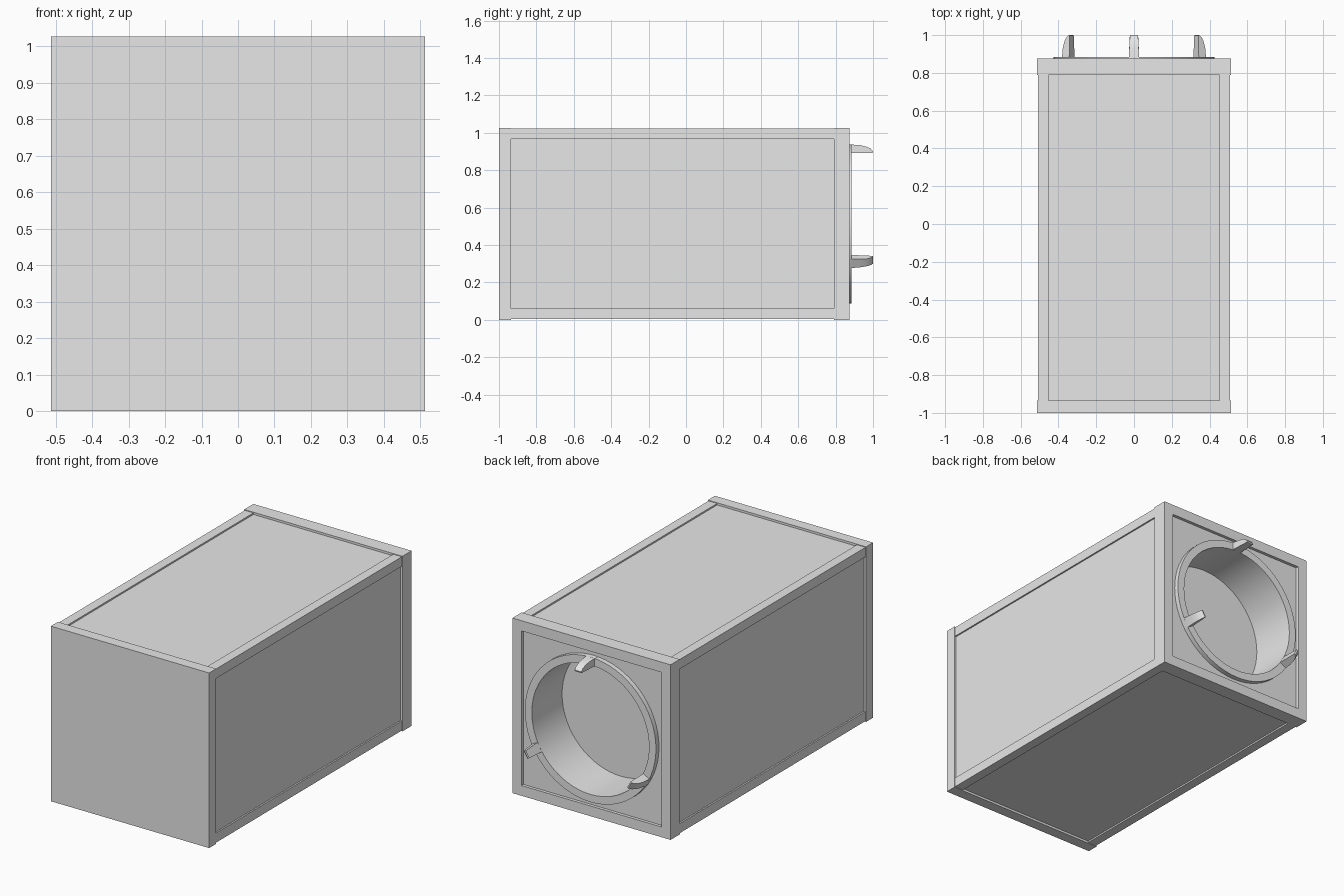
import bpy, bmesh, math
from mathutils import Matrix, Vector

cube = bpy.data.objects.get("Cube")
if cube:
    bpy.data.objects.remove(cube, do_unlink=True)

H = 0.513            # half width and centre height
BAR = 0.06           # frame bar width
FRONT, BACK = -1.0, 0.875
FRONT_IN, BACK_IN = -0.935, 0.79
R_IN, R_OUT = 0.38, 0.425

grey = bpy.data.materials.new("light grey")
grey.use_nodes = True
grey.diffuse_color = (0.8, 0.8, 0.8, 1)
grey.node_tree.nodes["Principled BSDF"].inputs["Base Color"].default_value = (0.8, 0.8, 0.8, 1)


def finish(name, bm):
    bmesh.ops.recalc_face_normals(bm, faces=bm.faces)
    me = bpy.data.meshes.new(name)
    bm.to_mesh(me)
    bm.free()
    me.materials.append(grey)
    ob = bpy.data.objects.new(name, me)
    bpy.context.collection.objects.link(ob)
    return ob


def box(name, lo, hi):
    """Box between two corners, with z measured from the centre axis."""
    bm = bmesh.new()
    lo, hi = Vector(lo), Vector(hi)
    mid = (lo + hi) / 2 + Vector((0, 0, H))
    bmesh.ops.create_cube(bm, size=1, matrix=Matrix.Translation(mid) @ Matrix.Diagonal((*(hi - lo), 1)))
    return finish(name, bm)


def lathe(name, profile, steps=64):
    """Spin (radius, y) points about the centre axis."""
    bm = bmesh.new()
    verts = [bm.verts.new((r, y, H)) for r, y in profile]
    edges = [bm.edges.new(p) for p in zip(verts, verts[1:])]
    bmesh.ops.spin(bm, geom=verts + edges, cent=(0, 0, H), axis=(0, 1, 0),
                   angle=math.tau, steps=steps)
    bmesh.ops.remove_doubles(bm, verts=bm.verts, dist=1e-4)
    return finish(name, bm)


def select_only(ob):
    bpy.ops.object.select_all(action='DESELECT')
    ob.select_set(True)
    bpy.context.view_layer.objects.active = ob


# Body whose faces are the recessed side panels, bored out at the back
P = 0.5
body = box("panelled_body", (-P, FRONT_IN - 0.01, -P), (P, 0.857, P))
bore = lathe("bore_cutter", [(0, 0.6), (0.402, 0.6), (0.402, 1.0), (0, 1.0)])
bore.hide_render = True
mod = body.modifiers.new("bore", 'BOOLEAN')
mod.operation = 'DIFFERENCE'
mod.solver = 'EXACT'
mod.object = bore
select_only(body)
bpy.ops.object.modifier_apply(modifier=mod.name)
bpy.data.objects.remove(bore, do_unlink=True)

# Front cap plate
box("front_cap", (-H, FRONT, -H), (H, FRONT_IN, H))

# Corner rails, a hair below the end frames
E = H - 0.004
for sx, side in ((-1, "right"), (1, "left")):
    for sz, level in ((-1, "lower"), (1, "upper")):
        xs = sorted((sx * (H - BAR), sx * E))
        zs = sorted((sz * (H - BAR), sz * E))
        box(f"{level}_{side}_rail", (xs[0], FRONT_IN, zs[0]), (xs[1], BACK_IN, zs[1]))

# Back frame bars
I = H - BAR
box("back_frame_top", (-H, BACK_IN, I), (H, BACK, H))
box("back_frame_bottom", (-H, BACK_IN, -H), (H, BACK, -I))
box("back_frame_left", (I, BACK_IN, -I), (H, BACK, I))
box("back_frame_right", (-H, BACK_IN, -I), (-I, BACK, I))

# Round socket: raised lip, bore wall and floor
socket = lathe("round_socket", [(R_OUT, 0.85), (R_OUT, 0.885), (R_IN, 0.885),
                                (R_IN, 0.605), (0, 0.605)])
select_only(socket)
bpy.ops.object.shade_smooth_by_angle(angle=math.radians(35))

# Three curved clips around the lip: (radius, y, half width)
CLIP = [(R_IN, 0.86, 0.029), (R_IN, 0.998, 0.022), (0.388, 1.0, 0.022), (0.402, 0.988, 0.022),
        (0.413, 0.965, 0.023), (0.421, 0.93, 0.025), (0.426, 0.86, 0.029)]
for i, name in enumerate(("top_clip", "lower_left_clip", "lower_right_clip")):
    bm = bmesh.new()
    a, b = ([bm.verts.new((s * w, y, r)) for r, y, w in CLIP] for s in (-1, 1))
    bm.faces.new(a)
    bm.faces.new(b)
    for j in range(len(CLIP)):
        k = (j + 1) % len(CLIP)
        bm.faces.new((a[j], a[k], b[k], b[j]))
    turn = Matrix.Translation((0, 0, H)) @ Matrix.Rotation(i * math.tau / 3, 4, 'Y')
    bmesh.ops.transform(bm, matrix=turn, verts=bm.verts)
    clip = finish(name, bm)
    select_only(clip)
    bpy.ops.object.shade_smooth_by_angle(angle=math.radians(35))
